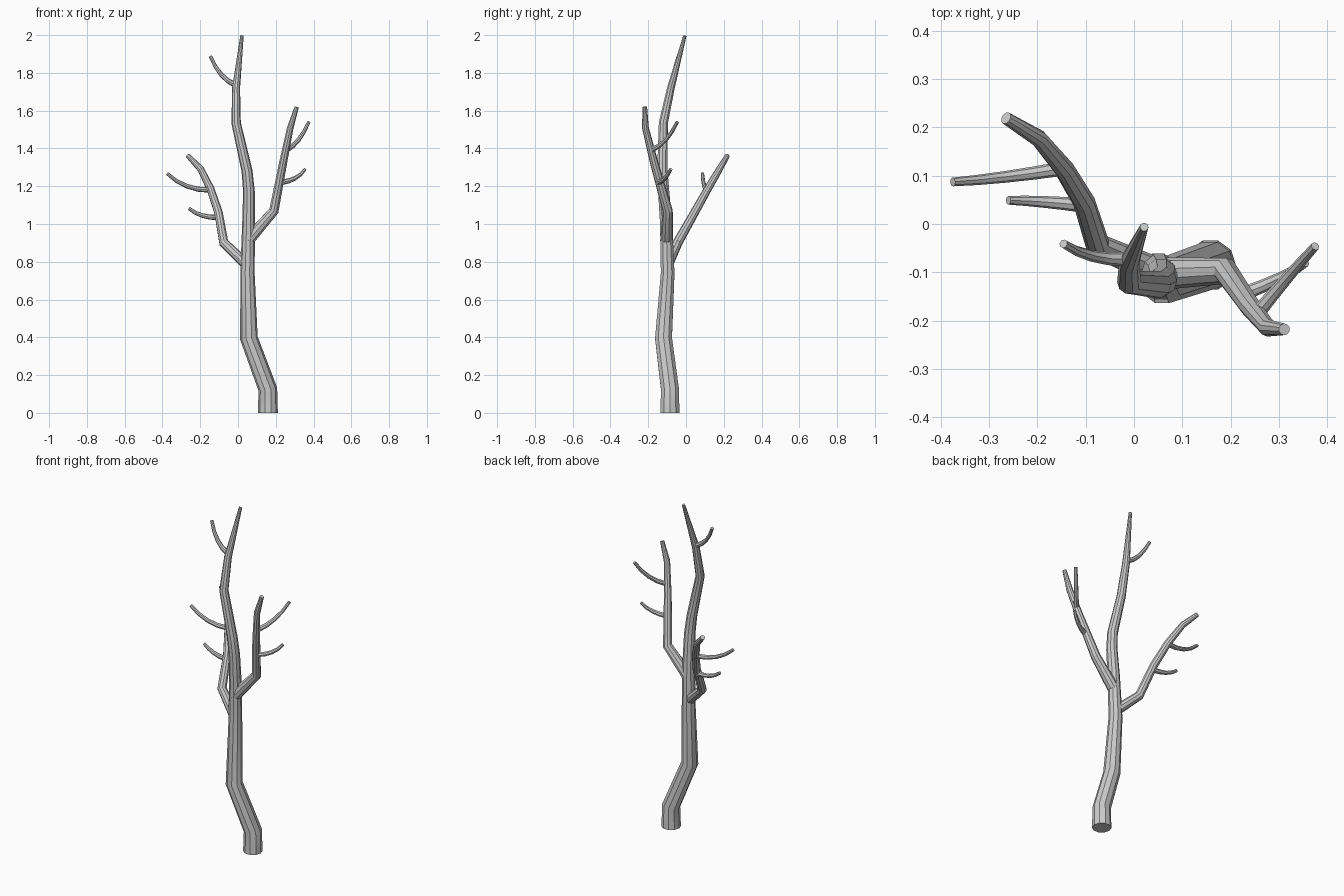
import bpy


def limb(name, points, sides=16):
    """Tapered round tube through (x, y, z, radius) points, capped at both ends."""
    curve = bpy.data.curves.new(name, 'CURVE')
    curve.dimensions = '3D'
    curve.bevel_depth = 1.0
    curve.bevel_resolution = sides // 4 - 1 if sides > 4 else 0
    curve.use_fill_caps = True
    curve.twist_mode = 'MINIMUM'
    spline = curve.splines.new('POLY')
    spline.points.add(len(points) - 1)
    for p, (x, y, z, r) in zip(spline.points, points):
        p.co = (x, y, z, 1)
        p.radius = r
    obj = bpy.data.objects.new(name, curve)
    bpy.context.collection.objects.link(obj)
    bpy.ops.object.select_all(action='DESELECT')
    obj.select_set(True)
    bpy.context.view_layer.objects.active = obj
    bpy.ops.object.convert(target='MESH')
    bpy.ops.object.shade_smooth_by_angle()
    return bpy.context.object


def twig(name, root, middle, tip):
    """Thin upturned twig, eased through a quadratic arc."""
    pts = []
    for i in range(5):
        t = i / 4
        # control point chosen so the arc passes through the middle point
        xyz = [(1 - t) ** 2 * a + 2 * t * (1 - t) * (2 * m - (a + b) / 2) + t * t * b
               for a, m, b in zip(root, middle, tip)]
        pts.append((*xyz, 0.015 - 0.006 * t))
    limb(name, pts, 12)


# Main trunk
limb("trunk", [
    (0.158, -0.085, 0.0, 0.053),
    (0.158, -0.085, 0.125, 0.050),
    (0.058, -0.119, 0.395, 0.047),
    (0.050, -0.097, 0.74, 0.038),
    (0.056, -0.105, 1.00, 0.034),
    (0.058, -0.118, 1.17, 0.031),
    (0.048, -0.125, 1.28, 0.029),
    (-0.010, -0.120, 1.535, 0.025),
    (-0.010, -0.080, 1.72, 0.021),
    (0.021, -0.006, 1.997, 0.009),
])

# Side branches
limb("right_branch", [
    (0.050, -0.103, 0.91, 0.034),
    (0.190, -0.097, 1.07, 0.027),
    (0.240, -0.170, 1.33, 0.022),
    (0.277, -0.215, 1.51, 0.018),
    (0.311, -0.218, 1.62, 0.012),
])
limb("left_branch", [
    (0.040, -0.095, 0.79, 0.029),
    (-0.075, -0.045, 0.90, 0.026),
    (-0.103, 0.045, 1.06, 0.023),
    (-0.145, 0.115, 1.185, 0.021),
    (-0.197, 0.177, 1.29, 0.018),
    (-0.265, 0.219, 1.362, 0.013),
])

# Twigs: root, middle, tip
twig("upper_right_twig", (0.255, -0.185, 1.39), (0.32, -0.108, 1.445), (0.375, -0.046, 1.54))
twig("lower_right_twig", (0.225, -0.145, 1.22), (0.302, -0.112, 1.242), (0.355, -0.080, 1.29))
twig("upper_left_twig", (-0.145, 0.115, 1.18), (-0.27, 0.097, 1.20), (-0.375, 0.087, 1.267))
twig("lower_left_twig", (-0.10, 0.038, 1.035), (-0.19, 0.046, 1.045), (-0.26, 0.049, 1.083))
twig("top_twig", (-0.012, -0.073, 1.735), (-0.088, -0.066, 1.79), (-0.146, -0.041, 1.888))
